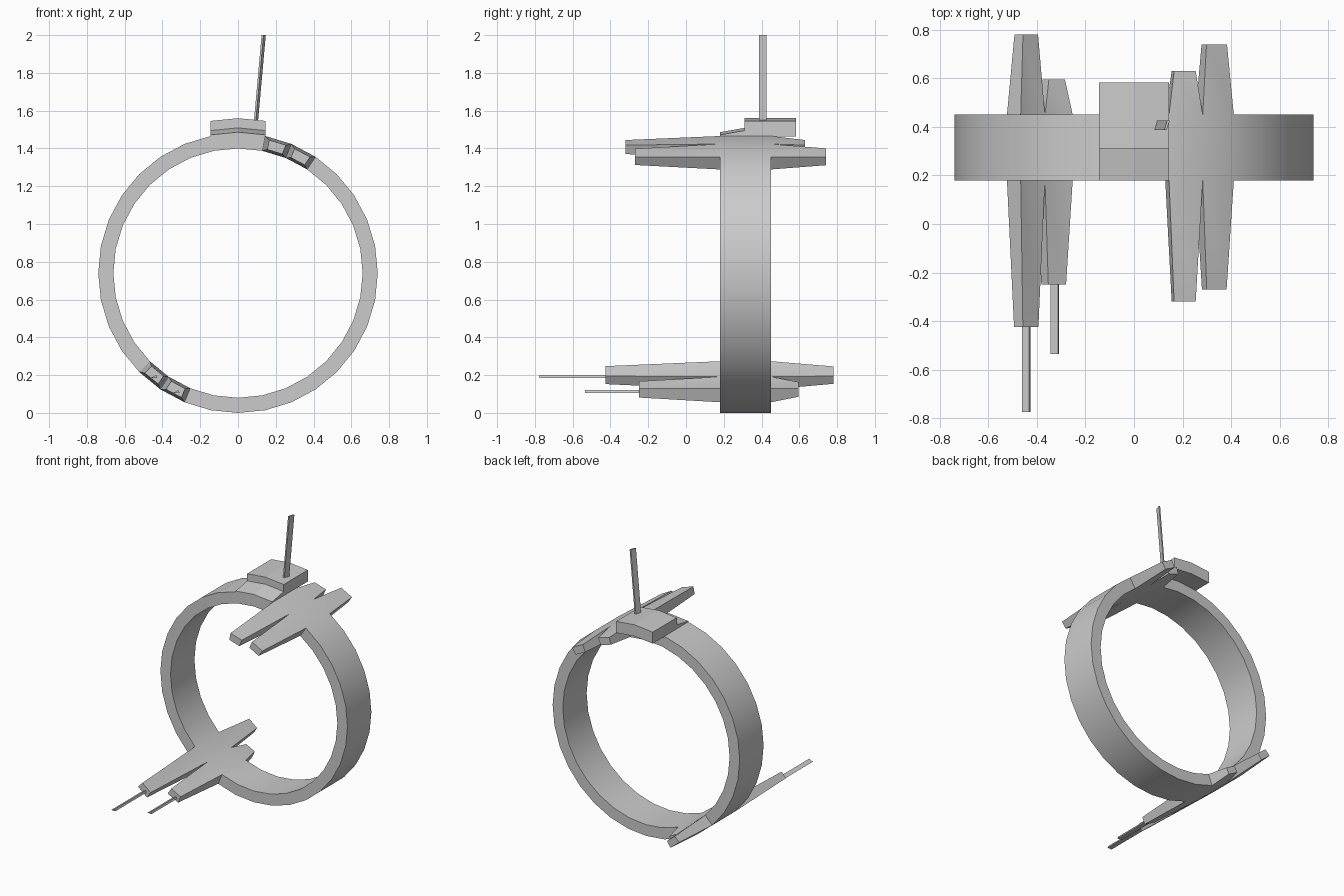
import bpy, bmesh
from math import sin, cos, pi
from mathutils import Vector

if "Cube" in bpy.data.objects:
    bpy.data.objects.remove(bpy.data.objects["Cube"])

R_OUT, R_IN, CZ, SIDES = 0.74, 0.66, 0.74, 32
Y0, Y1 = 0.18, 0.45
STEP = 2 * pi / SIDES


def finish(bm, name, smooth=False):
    bmesh.ops.recalc_face_normals(bm, faces=bm.faces[:])
    me = bpy.data.meshes.new(name)
    bm.to_mesh(me)
    bm.free()
    ob = bpy.data.objects.new(name, me)
    bpy.context.collection.objects.link(ob)
    if smooth:
        bpy.ops.object.select_all(action='DESELECT')
        ob.select_set(True)
        bpy.context.view_layer.objects.active = ob
        bpy.ops.object.shade_smooth_by_angle(angle=0.45)
    return ob


def loft(name, sections):
    """Closed solid through matching point loops."""
    bm = bmesh.new()
    loops = [[bm.verts.new(p) for p in s] for s in sections]
    n = len(loops[0])
    for a, b in zip(loops, loops[1:]):
        for i in range(n):
            j = (i + 1) % n
            bm.faces.new((a[i], a[j], b[j], b[i]))
    bm.faces.new(loops[0])
    bm.faces.new(loops[-1])
    return finish(bm, name)


# Ring: rectangular section swept round, angle measured clockwise from the top
bm = bmesh.new()
rings = []
for i in range(SIDES):
    a = i * STEP
    rings.append([bm.verts.new((r * sin(a), y, CZ + r * cos(a)))
                  for r, y in ((R_OUT, Y0), (R_OUT, Y1), (R_IN, Y1), (R_IN, Y0))])
front, back = {}, {}
for i in range(SIDES):
    a, b = rings[i], rings[(i + 1) % SIDES]
    for k in range(4):
        m = (k + 1) % 4
        f = bm.faces.new((a[k], a[m], b[m], b[k]))
        if k == 1:
            back[i] = f
        elif k == 3:
            front[i] = f
bmesh.ops.recalc_face_normals(bm, faces=bm.faces[:])

# Tapered prongs pulled out of the ring: segment, front y, back y, back taper
PRONGS = ((1, -0.32, 0.63, 0.64), (2, -0.27, 0.74, 0.66),
          (18, -0.25, 0.595, 0.58), (19, -0.425, 0.78, 0.62))
for seg, yf, yb, taper in PRONGS:
    for face, y, s in ((front[seg], yf, 0.64), (back[seg], yb, taper)):
        tip = bmesh.ops.extrude_discrete_faces(bm, faces=[face])['faces'][0]
        c = tip.calc_center_median()
        for v in tip.verts:
            v.co = c + (v.co - c) * s
            v.co.y = y
finish(bm, "ring_with_prongs", smooth=True)

# Top housing: block following the ring's two top segments, with sloped front
W = R_OUT * sin(STEP)
ZE, ZC = CZ + R_OUT * cos(STEP), CZ + R_OUT


def cap(y, h):
    return [(-W, y, ZE - 0.002), (0, y, ZC - 0.002), (W, y, ZE - 0.002),
            (W, y, ZE + h), (0, y, ZC + h), (-W, y, ZE + h)]


loft("top_housing", [cap(0.18, 0.006), cap(0.31, 0.029),
                     cap(0.31, 0.08), cap(0.582, 0.08)])

# Leaning antenna, a thin skewed blade
BLADE = ((0.085, 0.387), (0.095, 0.387), (0.107, 0.427), (0.097, 0.427))
loft("antenna", [[(x + dx, y, z) for x, y in BLADE]
                 for dx, z in ((-0.002, 1.53), (0.04, 2.0))])

# Thin triangular barrels on the lower front prongs
for name, x, z, ya, yb in (("outer_barrel", -0.444, 0.192, -0.41, -0.775),
                           ("inner_barrel", -0.326, 0.112, -0.235, -0.535)):
    tri = ((x - 0.017, z - 0.006), (x + 0.017, z - 0.006), (x + 0.012, z + 0.008))
    loft(name, [[(px, y, pz) for px, pz in tri] for y in (ya, yb)])
